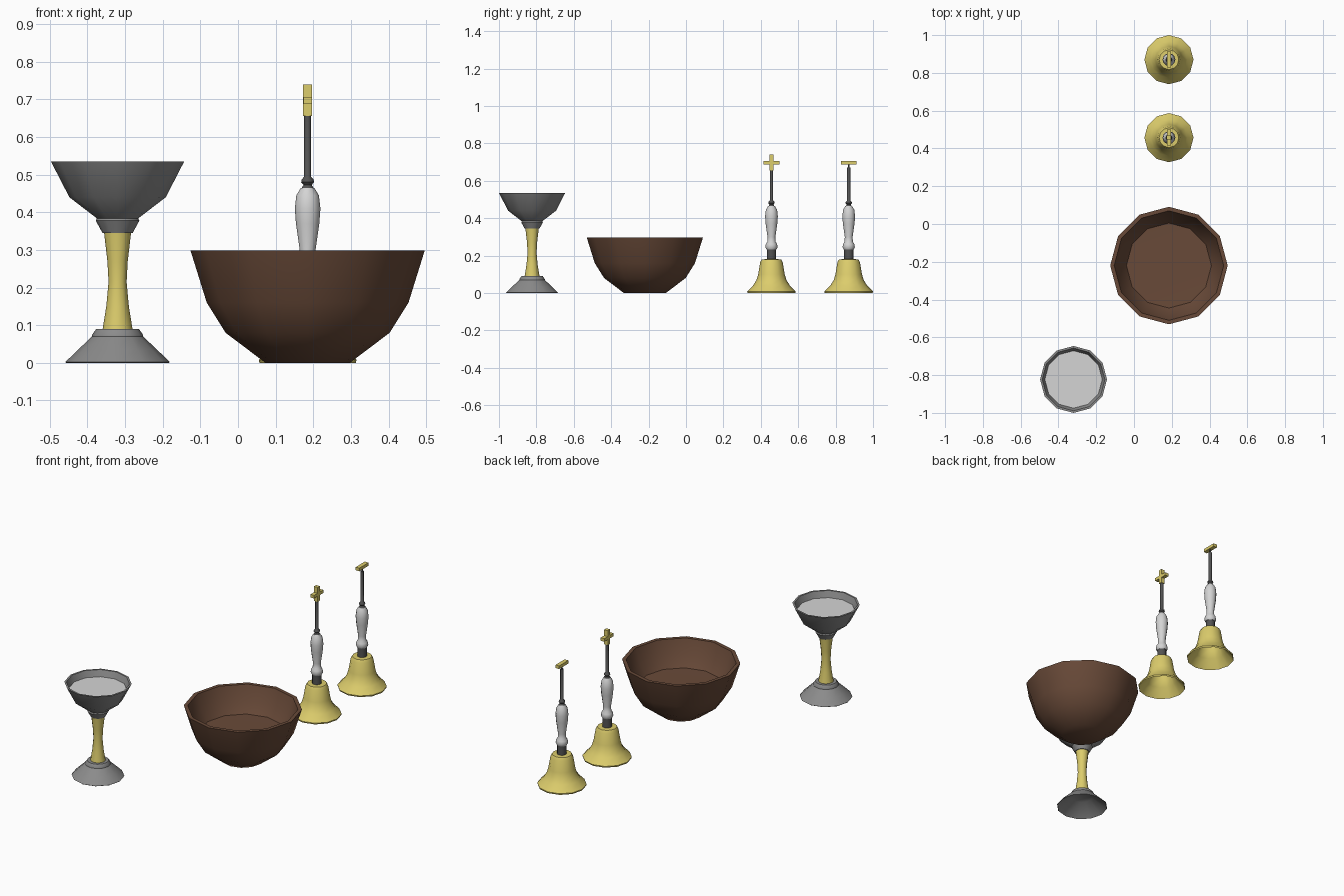
import bpy, bmesh, math

if "Cube" in bpy.data.objects:
    bpy.data.objects.remove(bpy.data.objects["Cube"])

SIDES = 12


def material(name, rgb):
    m = bpy.data.materials.new(name)
    m.diffuse_color = (*rgb, 1)
    m.use_nodes = True
    m.node_tree.nodes["Principled BSDF"].inputs["Base Color"].default_value = m.diffuse_color
    return m


brass = material("brass yellow", (0.72, 0.61, 0.15))
wood = material("brown wood", (0.14, 0.068, 0.04))
silver = material("mid grey metal", (0.26, 0.26, 0.26))
iron = material("dark grey metal", (0.085, 0.085, 0.085))
white = material("pale grey", (0.66, 0.66, 0.66))


def finish(bm, name, mat, loc, smooth=True):
    me = bpy.data.meshes.new(name)
    bm.to_mesh(me)
    bm.free()
    me.materials.append(mat)
    if smooth:
        for p in me.polygons:
            p.use_smooth = True
        me.set_sharp_from_angle(angle=math.radians(42))
    ob = bpy.data.objects.new(name, me)
    ob.location = loc
    bpy.context.collection.objects.link(ob)
    return ob


def lathe(name, profile, mat, loc):
    """Spin (radius, z) points; radius 0 closes the surface to a point."""
    bm = bmesh.new()
    rings = []
    for r, z in profile:
        if r == 0:
            rings.append([bm.verts.new((0, 0, z))] * SIDES)
        else:
            rings.append([bm.verts.new((r * math.cos(2 * math.pi * i / SIDES),
                                        r * math.sin(2 * math.pi * i / SIDES), z))
                          for i in range(SIDES)])
    for a, b in zip(rings, rings[1:]):
        for i in range(SIDES):
            j = (i + 1) % SIDES
            loop = list(dict.fromkeys((a[i], a[j], b[j], b[i])))
            bm.faces.new(loop)
    return finish(bm, name, mat, loc)


def box(name, size, z, mat, loc):
    bm = bmesh.new()
    bmesh.ops.create_cube(bm, size=1)
    bmesh.ops.scale(bm, vec=size, verts=bm.verts)
    bmesh.ops.translate(bm, vec=(0, 0, z), verts=bm.verts)
    return finish(bm, name, mat, loc, smooth=False)


# Chalice: hollow foot, waisted stem, cup with pale contents
C = (-0.32, -0.823, 0)
lathe("chalice_foot", [(0, 0.06), (0.055, 0.06), (0.137, 0), (0.139, 0.002),
                       (0.105, 0.035), (0.068, 0.07), (0.068, 0.074),
                       (0.057, 0.09), (0, 0.09)], silver, C)
lathe("chalice_stem", [(0.04, 0.088), (0.03, 0.15), (0.024, 0.215),
                       (0.027, 0.27), (0.036, 0.347)], brass, C)
lathe("chalice_cup", [(0, 0.345), (0.04, 0.345), (0.058, 0.378), (0.055, 0.384),
                      (0.128, 0.44), (0.177, 0.535), (0.166, 0.535),
                      (0.150, 0.495)], silver, C)
lathe("chalice_contents", [(0.153, 0.5), (0, 0.5)], white, C)

# Wooden bowl with a thick wall and raised floor
lathe("bowl", [(0, 0), (0.112, 0), (0.218, 0.08), (0.268, 0.16), (0.311, 0.298),
               (0.29, 0.298), (0.262, 0.21), (0.225, 0.155), (0, 0.15)],
      wood, (0.185, -0.22, 0))


# Hand bells: same body, different finial
def bell(prefix, y, cross):
    L = (0.185, y, 0)
    lathe(prefix + "_body", [(0, 0.17), (0.045, 0.165), (0.065, 0.085),
                             (0.085, 0.048), (0.126, 0.003), (0.128, 0),
                             (0.13, 0.008), (0.097, 0.042), (0.08, 0.07),
                             (0.071, 0.1), (0.06, 0.165), (0.052, 0.18),
                             (0, 0.182)], brass, L)
    lathe(prefix + "_neck", [(0.025, 0.178), (0.025, 0.24)], iron, L)
    lathe(prefix + "_handle", [(0, 0.233), (0.027, 0.233), (0.033, 0.245),
                               (0.03, 0.262), (0.022, 0.275), (0.021, 0.3),
                               (0.031, 0.37), (0.034, 0.41), (0.03, 0.445),
                               (0.018, 0.465), (0, 0.465)], white, L)
    top = 0.66 if cross else 0.67
    lathe(prefix + "_rod", [(0.018, 0.46), (0.011, 0.473), (0.017, 0.48),
                            (0.016, 0.487), (0.009, 0.495), (0.009, top),
                            (0, top)], iron, L)
    box(prefix + "_crossbar", (0.023, 0.084, 0.018), 0.697, brass, L)
    if cross:
        box(prefix + "_cross_upright", (0.0235, 0.021, 0.084), 0.698, brass, L)
    else:
        lathe(prefix + "_pin", [(0.004, 0.665), (0.004, 0.692)], iron, L)


bell("front_bell", 0.457, True)
bell("rear_bell", 0.87, False)
